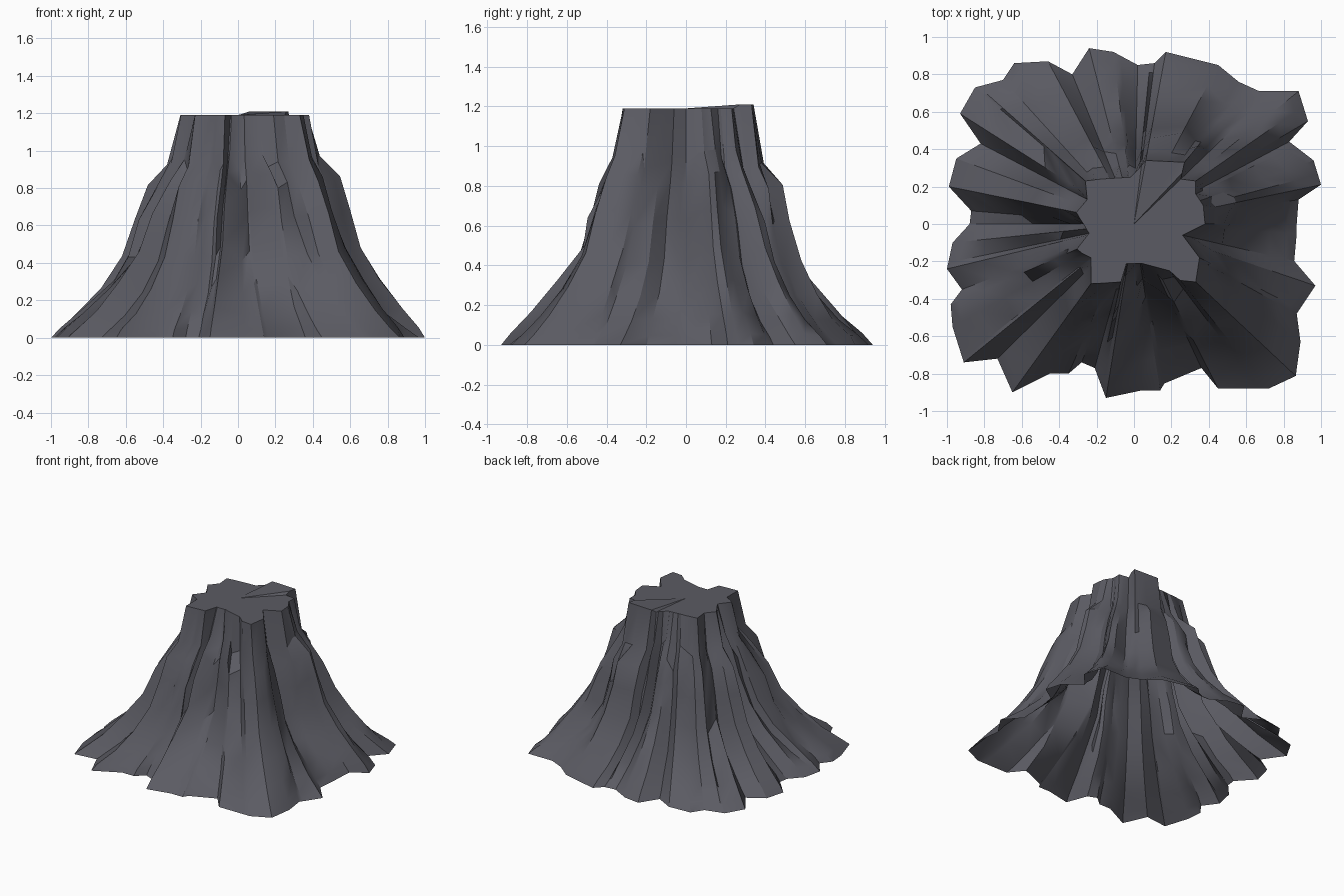
import bpy, bmesh, math, random
from mathutils import Vector

if "Cube" in bpy.data.objects:
    bpy.data.objects.remove(bpy.data.objects["Cube"])

random.seed(4)

# Foot and summit outlines, counter-clockwise from +x
FOOT = [(.87, 0), (.88, .13), (1, .21), (.96, .34), (.83, .44), (.93, .55), (.88, .71), (.67, .71),
        (.56, .76), (.45, .85), (.17, .92), (.11, .86), (.02, .85), (-.11, .92), (-.24, .94),
        (-.33, .80), (-.46, .87), (-.64, .86), (-.70, .77), (-.85, .73), (-.93, .59), (-.82, .43),
        (-.95, .35), (-.99, .20), (-.87, .07), (-.88, -.01), (-.97, -.10), (-1, -.24), (-.92, -.35),
        (-.98, -.43), (-.97, -.55), (-.91, -.74), (-.73, -.72), (-.65, -.90), (-.45, -.80),
        (-.35, -.80), (-.28, -.74), (-.21, -.77), (-.15, -.93), (.04, -.89), (.14, -.89),
        (.17, -.84), (.36, -.77), (.45, -.88), (.72, -.88), (.87, -.81), (.89, -.63), (.87, -.48),
        (.97, -.33), (.85, -.19), (.87, -.05)]
SUMMIT = [(.38, 0), (.37, .10), (.33, .16), (.33, .23), (.25, .24), (.27, .33), (.06, .34), (.03, .30),
          (-.02, .25), (-.18, .24), (-.26, .23), (-.25, .13), (-.31, .06), (-.27, 0), (-.24, -.05),
          (-.31, -.14), (-.23, -.18), (-.23, -.32), (-.07, -.31), (-.04, -.21), (.04, -.21),
          (.19, -.25), (.23, -.30), (.33, -.31), (.35, -.18), (.26, -.06)]
# Height, spread from summit outline (0) to foot outline (1)
SLOPE = [(0, 1), (.05, .92), (.14, .76), (.28, .55), (.45, .38), (.65, .28), (.83, .19), (.94, .09), (1.19, 0)]
# Buttresses: angle, half width, top height, bulge
BUTTRESSES = [(-62, 9, .89, .06), (-108, 15, .70, .03), (-150, 12, .80, .04), (165, 9, .84, .05),
              (115, 7, .88, .05), (68, 9, .91, .05), (30, 10, .75, .04), (8, 8, .90, .05),
              (-30, 10, .62, .04)]
# Grooves: angle at summit, angle at foot, depth
GROOVES = [(-84, -78, .08), (88, 88, .08), (181, 180, .08), (-12, -4, .07), (-48, -65, .05),
           (216, 202, .05), (145, 152, .05), (36, 28, .05), (108, 112, .05)]


def angle(p):
    return math.degrees(math.atan2(p[1], p[0])) % 360


def reach(outline, deg):
    """Distance from the axis to the outline in one direction."""
    d = Vector((math.cos(math.radians(deg)), math.sin(math.radians(deg))))
    for i, a in enumerate(outline):
        a, b = Vector(a), Vector(outline[(i + 1) % len(outline)])
        span = (angle(b) - angle(a)) % 360
        if (deg - angle(a)) % 360 <= span + 1e-4:
            e = b - a
            return (a.x * e.y - a.y * e.x) / (d.x * e.y - d.y * e.x)
    return 1


def turn(a, b):
    return abs((a - b + 180) % 360 - 180)


# One column per outline corner
columns = []
for a in sorted(angle(p) for p in FOOT + SUMMIT):
    if not columns or a - columns[-1] > .8:
        columns.append(a)

bm = bmesh.new()
rings = [[] for _ in SLOPE]
for a in columns:
    foot, top = reach(FOOT, a), reach(SUMMIT, a)
    lift = random.uniform(-.05, .05)
    for k, (z, t) in enumerate(SLOPE):
        r = top + t * (foot - top)
        inner = 0 < k < len(SLOPE) - 1
        if inner:
            mid = math.sin(math.pi * min(z / 1.1, 1))
            for b, w, h, bulge in BUTTRESSES:
                if turn(a, b) < w and z < h + .02:
                    r += bulge * min(1, z / .3)
            for a1, a0, depth in GROOVES:
                g = turn(a, a0 + (a1 - a0) * z / 1.19)
                r -= depth * mid * math.exp(-(g / 4) ** 2)
            r += random.uniform(-.012, .012)
            z += lift * min(1, z / .28)
        elif k:
            r, z = top, 1.19 + (.02 if 45 < a < 82 else 0)
        c = math.radians(a)
        rings[k].append(bm.verts.new((r * math.cos(c), r * math.sin(c), z)))

# Flanks, left open underneath
n = len(columns)
for low, high in zip(rings, rings[1:]):
    for i in range(n):
        j = (i + 1) % n
        bm.faces.new((low[i], low[j], high[j], high[i]))
# Flat summit
centre = bm.verts.new((0, 0, 1.19))
for i in range(n):
    bm.faces.new((rings[-1][i], rings[-1][(i + 1) % n], centre))

mesh = bpy.data.meshes.new("rock_mountain")
bm.to_mesh(mesh)
bm.free()
mountain = bpy.data.objects.new("rock_mountain", mesh)
bpy.context.collection.objects.link(mountain)

rock = bpy.data.materials.new("dark_rock")
rock.diffuse_color = (.105, .105, .125, 1)
rock.use_nodes = True
rock.node_tree.nodes["Principled BSDF"].inputs["Base Color"].default_value = rock.diffuse_color
mesh.materials.append(rock)

bpy.context.view_layer.objects.active = mountain
mountain.select_set(True)
bpy.ops.object.shade_smooth_by_angle(angle=math.radians(30))
